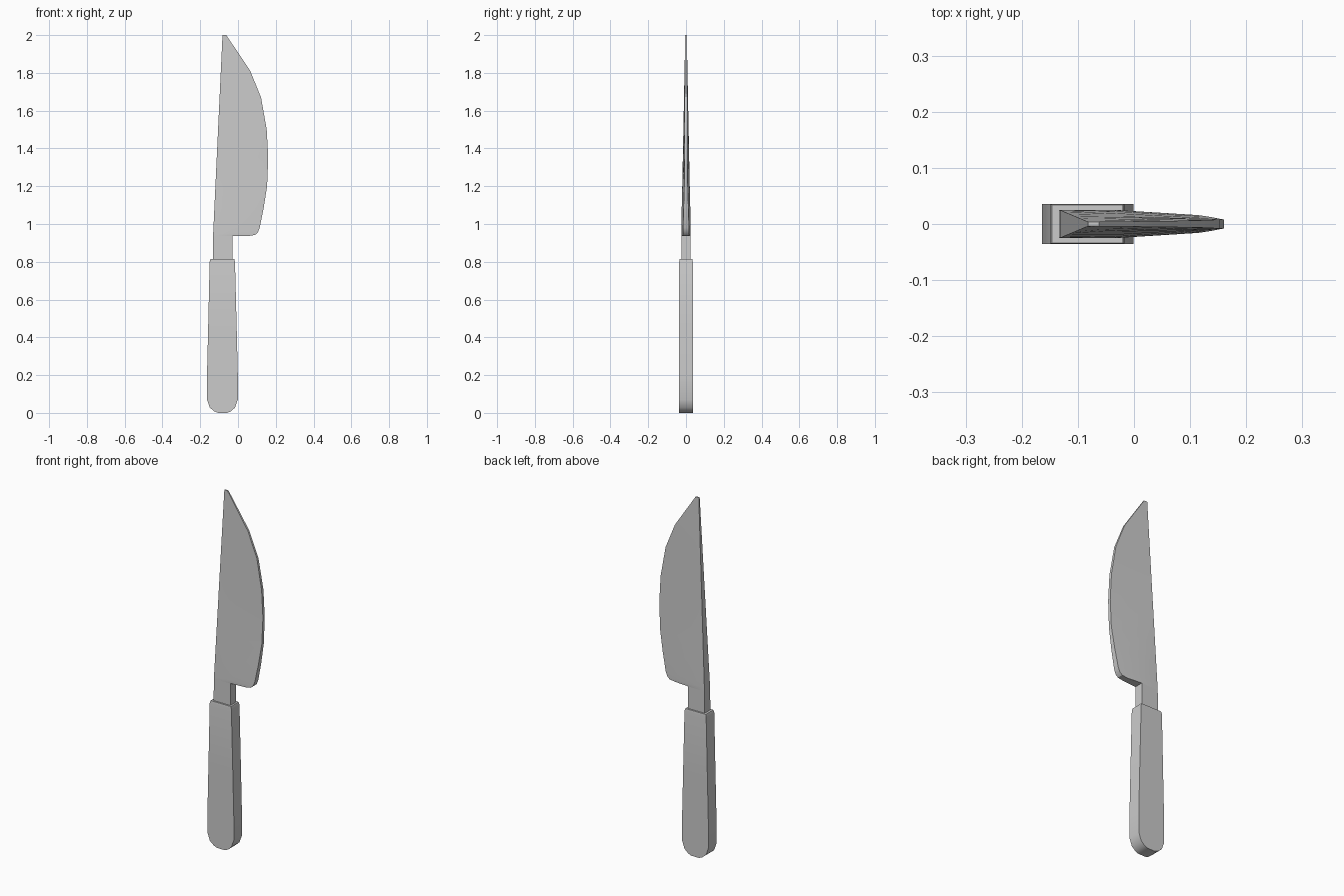
import bpy, bmesh, math

cube = bpy.data.objects.get("Cube")
if cube:
    bpy.data.objects.remove(cube, do_unlink=True)

grey = bpy.data.materials.new("plain grey")
grey.use_nodes = True
colour = (0.6, 0.6, 0.6, 1)
grey.diffuse_color = colour
grey.node_tree.nodes["Principled BSDF"].inputs["Base Color"].default_value = colour


def lerp(a, b, t):
    return a + (b - a) * max(0, min(1, t))


def finish(name, bm):
    bmesh.ops.remove_doubles(bm, verts=bm.verts, dist=0.0001)
    bmesh.ops.recalc_face_normals(bm, faces=bm.faces)
    mesh = bpy.data.meshes.new(name)
    bm.to_mesh(mesh)
    bm.free()
    mesh.materials.append(grey)
    obj = bpy.data.objects.new(name, mesh)
    bpy.context.collection.objects.link(obj)
    bpy.ops.object.select_all(action="DESELECT")
    bpy.context.view_layer.objects.active = obj
    obj.select_set(True)
    bpy.ops.object.shade_smooth_by_angle(angle=math.radians(30))
    return obj


def loft(name, rows):
    """Each row is a closed loop of points; consecutive loops are joined."""
    bm = bmesh.new()
    loops = [[bm.verts.new(p) for p in row] for row in rows]
    n = len(loops[0])
    for low, high in zip(loops, loops[1:]):
        for i in range(n):
            j = (i + 1) % n
            bm.faces.new((low[i], low[j], high[j], high[i]))
    bm.faces.new(loops[0])
    bm.faces.new(loops[-1])
    return finish(name, bm)


# Blade: straight spine, curved cutting edge, tapering to the tip
HEEL, TIP = 0.937, 2.0
edge = [(HEEL, 0.06), (0.942, 0.09), (0.955, 0.105), (0.98, 0.115),
        (1.08, 0.135), (1.2, 0.154), (1.35, 0.16), (1.5, 0.152),
        (1.67, 0.122), (1.81, 0.065), (1.9, 0.005), (TIP, -0.062)]


def blade_row(z, edge_x):
    t = (z - HEEL) / (TIP - HEEL)
    spine_x, mid_x = lerp(-0.132, -0.082, t), lerp(-0.03, -0.07, t)
    spine_y = lerp(0.025, 0.004, t)
    edge_y = lerp(lerp(0.017, 0.008, (z - HEEL) / 0.3), 0.004, (z - 1.5) / 0.5)
    straight = lerp(spine_y, edge_y, (mid_x - spine_x) / (edge_x - spine_x))
    mid_y = lerp(0.025, straight, (z - HEEL) / 0.4)
    side = [(spine_x, spine_y), (mid_x, mid_y), (edge_x, edge_y)]
    return [(x, -y, z) for x, y in side] + [(x, y, z) for x, y in reversed(side)]


loft("blade", [blade_row(z, x) for z, x in edge])


def box_row(z, x0, x1, y):
    return [(x0, -y, z), (x1, -y, z), (x1, y, z), (x0, y, z)]


# Tang: narrow neck between the handle and the blade
loft("tang", [box_row(0.78, -0.134, -0.03, 0.025), box_row(HEEL, -0.132, -0.03, 0.025)])

# Handle: flat sided, widening to a rounded butt
handle = [(0.0, -0.105, -0.058), (0.008, -0.125, -0.038), (0.028, -0.149, -0.016),
          (0.07, -0.164, -0.001), (0.2, -0.164, -0.001), (0.45, -0.158, -0.007),
          (0.8, -0.15, -0.016), (0.814, -0.146, -0.02)]
loft("handle", [box_row(z, a, b, 0.036 if z < 0.81 else 0.034) for z, a, b in handle])
